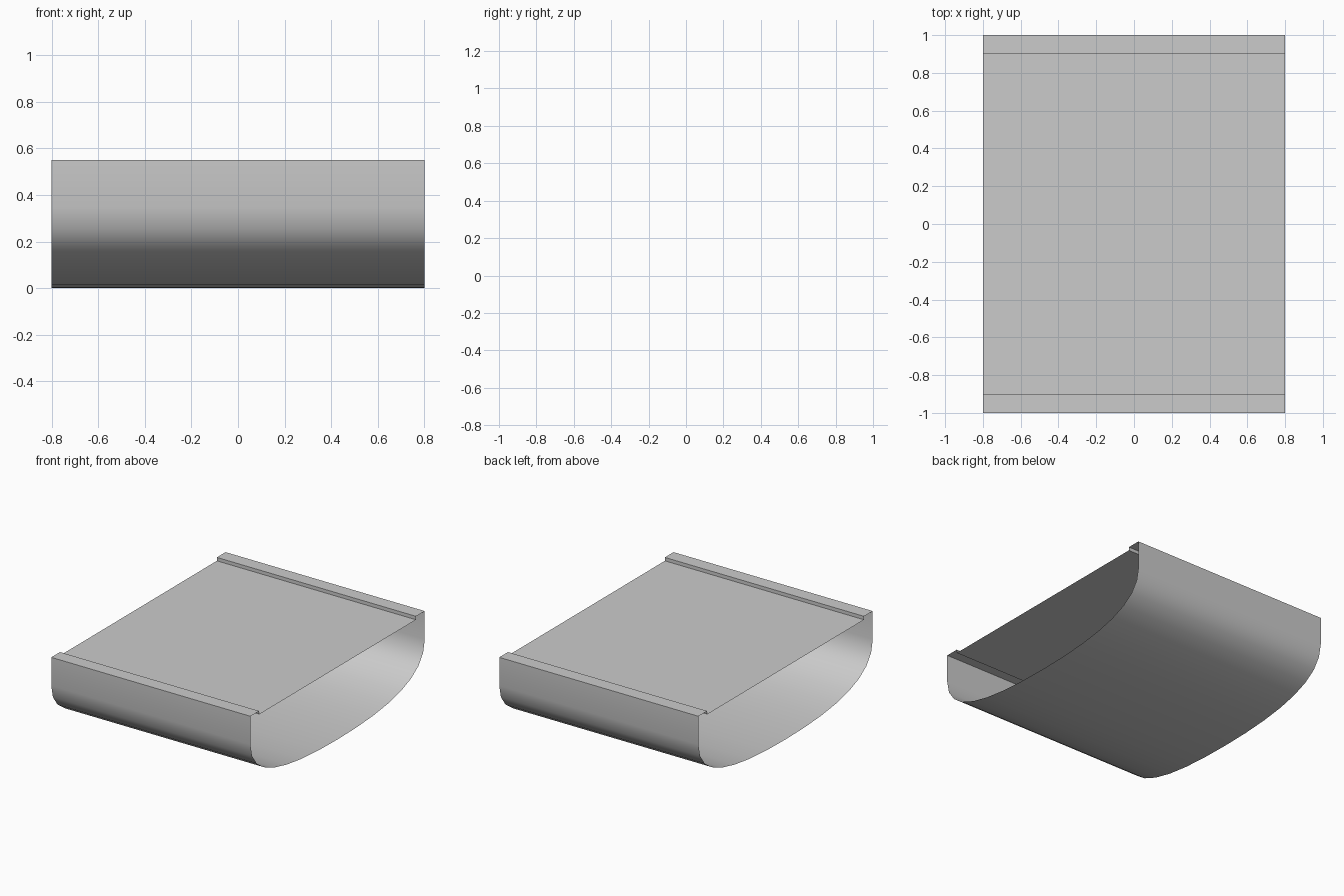
import bpy, bmesh

if "Cube" in bpy.data.objects:
    bpy.data.objects.remove(bpy.data.objects["Cube"])

HALF_X = 0.8


def extruded_sheet(name, profile):
    """Sweep an open (y, z) profile along x as a thin, open-ended sheet."""
    bm = bmesh.new()
    rows = [[bm.verts.new((x, y, z)) for y, z in profile] for x in (-HALF_X, HALF_X)]
    for i in range(len(profile) - 1):
        bm.faces.new((rows[0][i], rows[0][i + 1], rows[1][i + 1], rows[1][i]))
    # outward / upward facing
    bmesh.ops.reverse_faces(bm, faces=bm.faces[:]) if name == "curved_shell" else None
    bm.normal_update()
    mesh = bpy.data.meshes.new(name)
    bm.to_mesh(mesh)
    bm.free()
    obj = bpy.data.objects.new(name, mesh)
    bpy.context.collection.objects.link(obj)
    bpy.ops.object.select_all(action='DESELECT')
    obj.select_set(True)
    bpy.context.view_layer.objects.active = obj
    bpy.ops.object.shade_smooth_by_angle(angle=0.7)
    return obj


def bezier(p0, p1, p2, p3, n):
    pts = []
    for i in range(n + 1):
        t = i / n
        w = ((1 - t) ** 3, 3 * t * (1 - t) ** 2, 3 * t * t * (1 - t), t ** 3)
        pts.append(tuple(sum(a * p[k] for a, p in zip(w, (p0, p1, p2, p3))) for k in (0, 1)))
    return pts


# Half profile of the shell: inner step, rim lip, wall, rounded belly
half = [(-0.9, 0.525), (-0.9, 0.55), (-1, 0.55)]
half += bezier((-1, 0.345), (-1, 0.08), (-0.6, 0), (0, 0), 8)
shell = half + [(-y, z) for y, z in reversed(half[:-1])]
extruded_sheet("curved_shell", shell[::-1])

# Flat panel recessed between the two rim lips
extruded_sheet("top_panel", [(0.9, 0.525), (-0.9, 0.525)])
